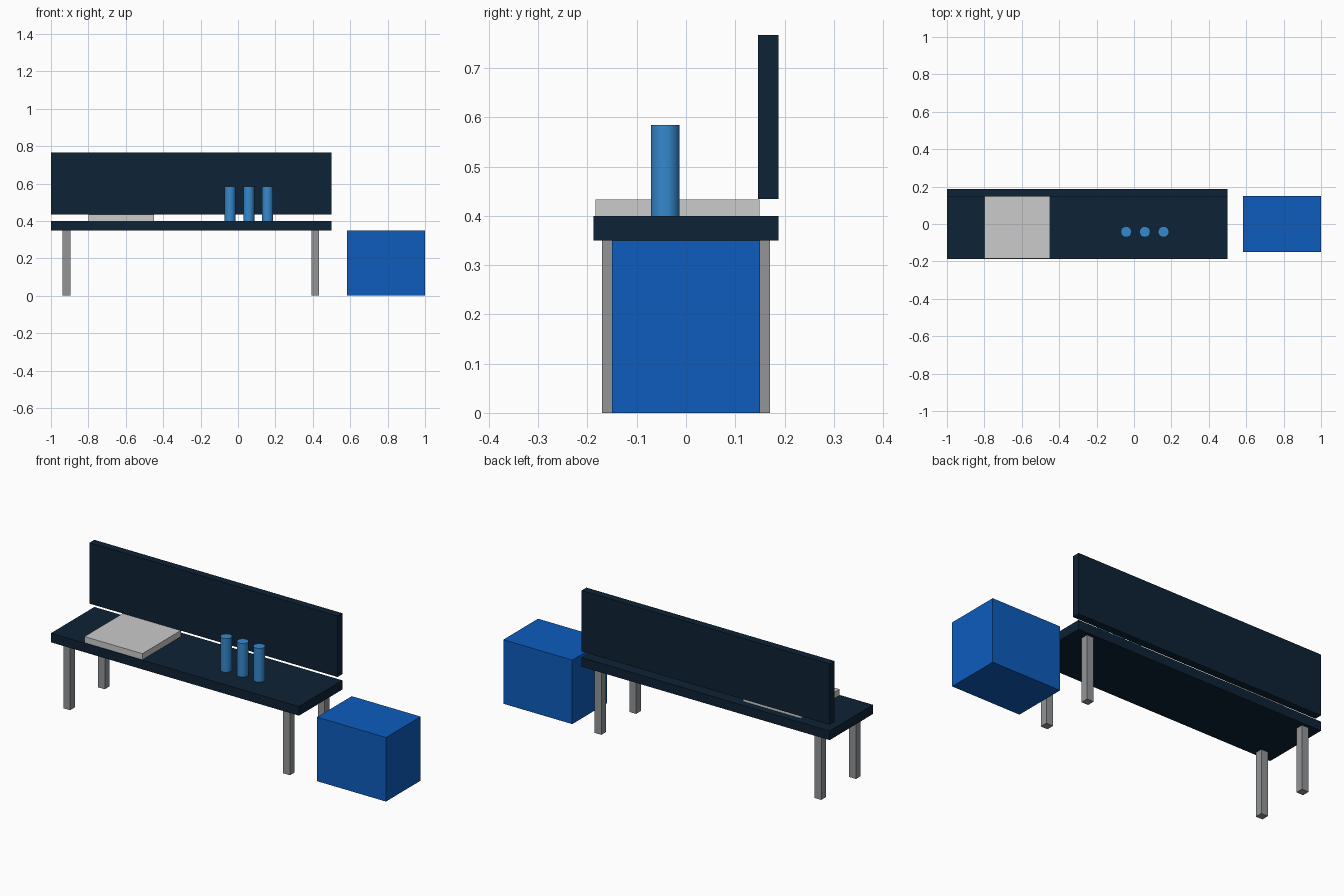
import bpy

if "Cube" in bpy.data.objects:
    bpy.data.objects.remove(bpy.data.objects["Cube"], do_unlink=True)


def material(name, rgb):
    """Flat material from display values 0-255, converted to linear."""
    linear = [((c / 255 + 0.055) / 1.055) ** 2.4 for c in rgb]
    mat = bpy.data.materials.new(name)
    mat.use_nodes = True
    mat.diffuse_color = (*linear, 1)
    mat.node_tree.nodes["Principled BSDF"].inputs["Base Color"].default_value = (*linear, 1)
    return mat


def box(name, x, y, z, mat):
    """Box spanning the given (min, max) range on each axis."""
    spans = (x, y, z)
    bpy.ops.mesh.primitive_cube_add(size=1, location=[(a + b) / 2 for a, b in spans])
    obj = bpy.context.object
    obj.name = name
    obj.scale = [b - a for a, b in spans]
    bpy.ops.object.transform_apply(location=False, rotation=False, scale=True)
    obj.data.materials.append(mat)
    return obj


navy = material("dark navy", (13, 34, 54))
blue = material("strong blue", (13, 92, 189))
sky = material("sky blue", (53, 137, 205))
pale = material("pale grey", (203, 203, 203))
steel = material("steel grey", (147, 149, 151))

# Bench seat and backrest
box("seat", (-1, 0.5), (-0.1875, 0.1875), (0.35, 0.4), navy)
box("backrest", (-1, 0.5), (0.146, 0.1875), (0.434, 0.767), navy)

# Four square legs
half = 0.0205
for side, x in (("right", -0.917), ("left", 0.413)):
    for end, y in (("front", -0.15), ("back", 0.15)):
        box(f"{end}_{side}_leg", (x - half, x + half), (y - half, y + half), (0, 0.35), steel)

# Flat pad lying on the seat
box("pad", (-0.8, -0.45), (-0.1835, 0.149), (0.4, 0.4335), pale)

# Row of three cans standing on the seat
for i in range(3):
    bpy.ops.mesh.primitive_cylinder_add(vertices=32, radius=0.029, depth=0.184,
                                        location=(-0.042 + 0.1 * i, -0.042, 0.492))
    can = bpy.context.object
    can.name = f"can_{i + 1}"
    can.data.materials.append(sky)
    bpy.ops.object.shade_smooth_by_angle()

# Storage box beside the bench
box("storage_box", (0.583, 1), (-0.15, 0.15), (0, 0.35), blue)
